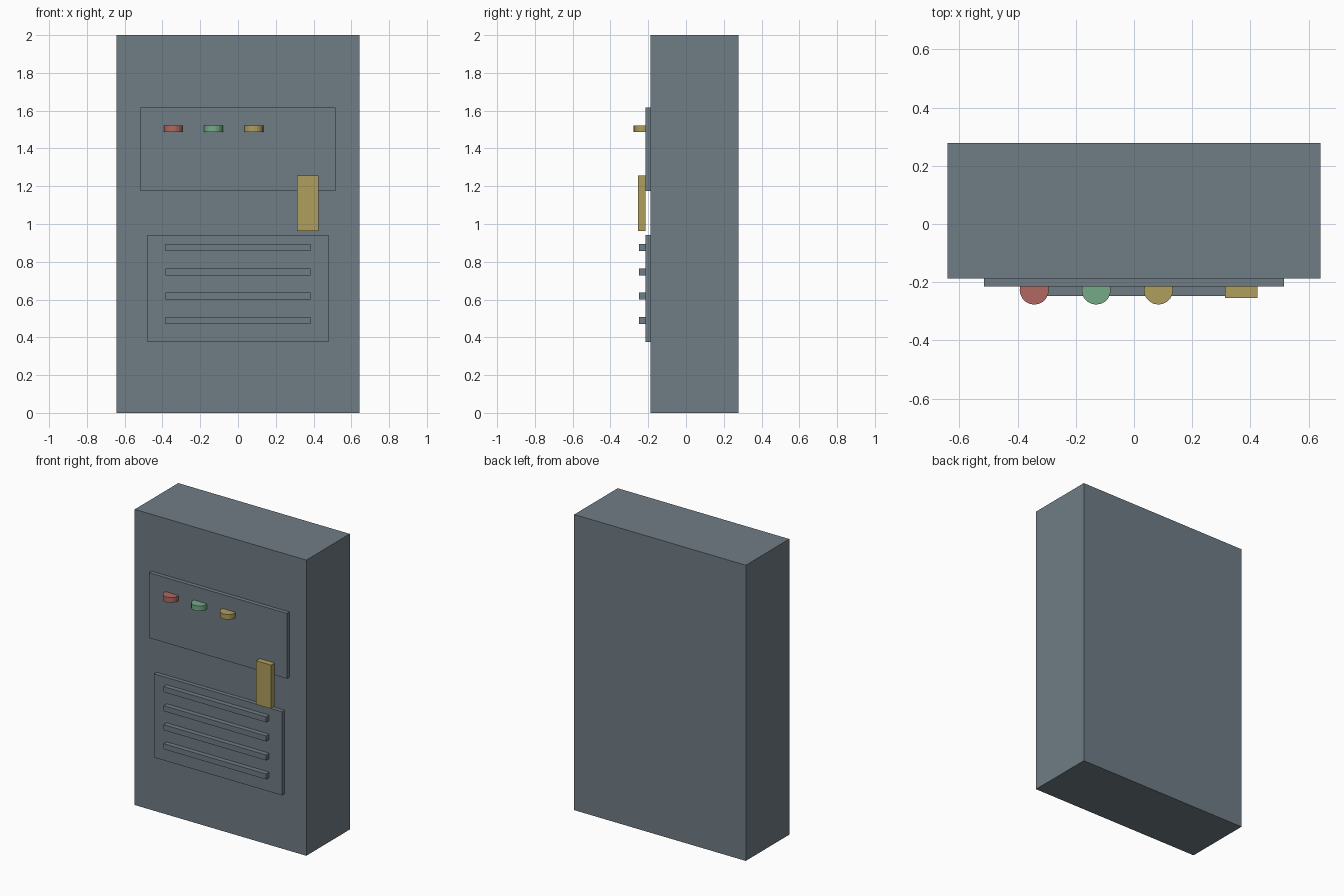
import bpy

if "Cube" in bpy.data.objects:
    bpy.data.objects.remove(bpy.data.objects["Cube"])


def material(name, rgb):
    m = bpy.data.materials.new(name)
    m.diffuse_color = (*rgb, 1.0)
    m.use_nodes = True
    m.node_tree.nodes["Principled BSDF"].inputs["Base Color"].default_value = m.diffuse_color
    return m


GREY = material("slate_grey", (0.162, 0.205, 0.235))
RED = material("muted_red", (0.445, 0.138, 0.119))
GREEN = material("muted_green", (0.181, 0.402, 0.242))
YELLOW = material("muted_yellow", (0.434, 0.342, 0.107))


def box(name, x, y, z, mat):
    """Box from (min, max) ranges on each axis."""
    mid = [(a + b) / 2 for a, b in (x, y, z)]
    bpy.ops.mesh.primitive_cube_add(size=1, location=mid)
    ob = bpy.context.object
    ob.name = name
    ob.scale = [b - a for a, b in (x, y, z)]
    bpy.ops.object.transform_apply(location=False, rotation=False, scale=True)
    ob.data.materials.append(mat)
    return ob


BODY_FRONT = -0.187
PANEL_FRONT = -0.215

# Cabinet body
box("cabinet_body", (-0.642, 0.642), (BODY_FRONT, 0.278), (0, 2), GREY)

# Raised control panel and vent panel
panel_y = (PANEL_FRONT, BODY_FRONT + 0.005)
box("control_panel", (-0.516, 0.516), panel_y, (1.175, 1.616), GREY)
box("vent_panel", (-0.479, 0.479), panel_y, (0.376, 0.942), GREY)

# Vent slats
for i in range(4):
    z = 0.489 + i * 0.1287
    box(f"vent_slat_{i + 1}", (-0.384, 0.384), (-0.248, PANEL_FRONT + 0.005),
        (z - 0.0185, z + 0.0185), GREY)

# Door handle
box("door_handle", (0.313, 0.425), (-0.254, PANEL_FRONT), (0.962, 1.257), YELLOW)

# Round indicator buttons, half sunk into the control panel
for name, x, mat in (("red", -0.343, RED), ("green", -0.13, GREEN),
                     ("yellow", 0.084, YELLOW)):
    bpy.ops.mesh.primitive_cylinder_add(vertices=20, radius=0.05, depth=0.035,
                                        location=(x, -0.227, 1.504))
    button = bpy.context.object
    button.name = f"{name}_button"
    button.data.materials.append(mat)
